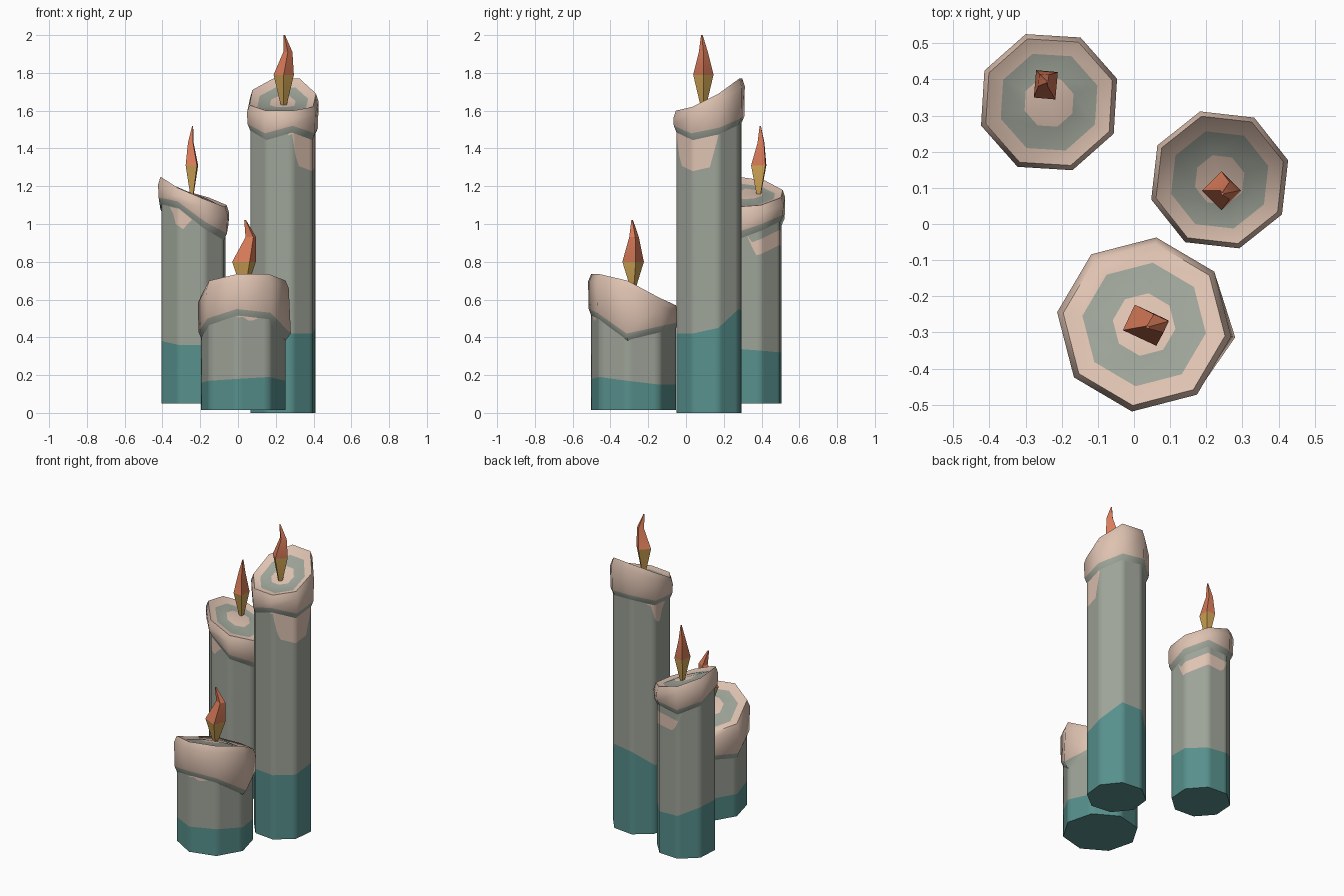
import bpy, bmesh, math
from mathutils import Vector

if "Cube" in bpy.data.objects:
    bpy.data.objects.remove(bpy.data.objects["Cube"])


def material(name, rgb):
    m = bpy.data.materials.new(name)
    m.diffuse_color = (*rgb, 1)
    m.use_nodes = True
    m.node_tree.nodes["Principled BSDF"].inputs["Base Color"].default_value = m.diffuse_color
    return m


GREY, CREAM, TEAL, ORANGE, YELLOW = range(5)
MATS = [material("grey wax", (0.34, 0.37, 0.315)),
        material("cream wax", (0.73, 0.54, 0.44)),
        material("teal wax", (0.095, 0.28, 0.265)),
        material("orange flame", (0.70, 0.20, 0.10)),
        material("yellow flame", (0.62, 0.37, 0.09))]


def make_object(name, rings, colour, close_start, close_end, angle):
    """Skin a list of equal closed rings; colour(row, column) gives the material."""
    bm = bmesh.new()
    rows = [[bm.verts.new(p) for p in r] for r in rings]
    n = len(rows[0])
    for r in range(len(rows) - 1):
        for c in range(n):
            d = (c + 1) % n
            f = bm.faces.new((rows[r][c], rows[r][d], rows[r + 1][d], rows[r + 1][c]))
            f.material_index = colour(r, c)
    if close_start is not None:
        bm.faces.new(rows[0][::-1]).material_index = close_start
    if close_end is not None:
        mid = sum((v.co for v in rows[-1]), Vector()) / n
        hub = bm.verts.new(mid)
        for c in range(n):
            bm.faces.new((rows[-1][c], rows[-1][(c + 1) % n], hub)).material_index = close_end
    bmesh.ops.recalc_face_normals(bm, faces=bm.faces)
    me = bpy.data.meshes.new(name)
    bm.to_mesh(me)
    bm.free()
    for m in MATS:
        me.materials.append(m)
    ob = bpy.data.objects.new(name, me)
    bpy.context.collection.objects.link(ob)
    bpy.ops.object.select_all(action='DESELECT')
    ob.select_set(True)
    bpy.context.view_layer.objects.active = ob
    bpy.ops.object.shade_smooth_by_angle(angle=math.radians(angle))
    return ob


def candle(name, centre, r_body, r_cap, phase, base, teal, tops, lips, middle, blots, drip=0):
    cx, cy = centre
    sub = 6

    def corner(i, r):
        a = math.radians(phase + 45 * (i % 8))
        return cx + r * math.cos(a), cy + r * math.sin(a)

    # wax column: eight flat sides in narrow strips, cut at the colour borders
    levels = [[] for _ in range(5)]
    painted = []
    for c in range(8 * sub):
        i, t = c // sub, (c % sub) / sub
        j = (i + 1) % 8
        p, q = corner(i, r_body), corner(j, r_body)
        x, y = p[0] + (q[0] - p[0]) * t, p[1] + (q[1] - p[1]) * t
        lip = lips[i] * (1 - t) + lips[j] * t
        low = teal[i] * (1 - t) + teal[j] * t
        gap, depth = 0.04, 0.005
        for ang, half, g, d in blots:
            off = abs((phase + 45 * c / sub - ang + 180) % 360 - 180)
            if off < half:
                gap, depth = g, max(0.005, d * min(1, (half - off) / 12))
        painted.append(depth > 0.006)
        top = lip - gap
        for lv, z in zip(levels, (base, low, top - depth, top, lip + 0.01)):
            lv.append((x, y, z))

    def body_colour(r, c):
        if r == 0:
            return TEAL
        return CREAM if r == 2 and (painted[c] or painted[(c + 1) % len(painted)]) else GREY

    make_object(name + "_body", levels, body_colour, TEAL, None, 50)

    # melted cap: undercut lip, outer wall, rim, sunken pool
    def ring(r, heights, dz, pull=0):
        out = []
        for i in range(8):
            rr = r + (drip if i == 0 and r > r_cap * 0.97 and heights is lips else 0)
            x, y = corner(i, rr)
            out.append((x, y, (heights[i] + dz) * (1 - pull) + middle * pull))
        return out

    rings = [ring(r_body * 0.99, lips, -0.04),
             ring(r_cap * 0.985, lips, 0),
             ring(r_cap, tops, -0.04),
             ring(r_cap * 0.93, tops, 0),
             ring(r_cap * 0.71, tops, -0.02, 0.25),
             ring(r_cap * 0.36, tops, -0.02, 0.65)]
    cols = [GREY, CREAM, CREAM, CREAM, GREY]
    make_object(name + "_melted_cap", rings, lambda r, c: cols[r], None, CREAM, 60)


def flame(name, centre, turn, wx, wy, z, lean):
    """Four-sided flame; z = foot, widest, bend and tip heights."""
    a = math.radians(turn)
    rings = []
    for k, zz, (ox, oy) in zip((0.3, 1, 0.45, 0.08), z, [(0, 0), (0, 0)] + lean):
        ring = []
        for sx, sy in ((1, 1), (-1, 1), (-1, -1), (1, -1)):
            u, v = sx * wx * k, sy * wy * k
            ring.append((centre[0] + ox + u * math.cos(a) - v * math.sin(a),
                         centre[1] + oy + u * math.sin(a) + v * math.cos(a), zz))
        rings.append(ring)
    make_object(name, rings, lambda r, c: YELLOW if r == 0 else ORANGE, YELLOW, ORANGE, 20)


# tall candle
candle("tall_candle", (0.237, 0.122), 0.179, 0.197, 16, 0.0,
       [0.45, 0.55, 0.54, 0.45, 0.42, 0.42, 0.42, 0.42],
       [1.69, 1.77, 1.77, 1.71, 1.63, 1.60, 1.60, 1.62],
       [1.51, 1.56, 1.57, 1.53, 1.53, 1.48, 1.52, 1.48],
       1.64, [(-30, 45, 0.03, 0.17), (160, 18, 0.03, 0.12)])
flame("tall_flame", (0.242, 0.092), 45, 0.038, 0.038, (1.63, 1.79, 1.91, 2.0),
      [(0.022, 0.0), (0.003, -0.008)])

# middle candle
candle("middle_candle", (-0.235, 0.337), 0.179, 0.199, 19, 0.05,
       [0.33, 0.32, 0.33, 0.38, 0.38, 0.36, 0.36, 0.34],
       [1.10, 1.14, 1.18, 1.23, 1.25, 1.19, 1.13, 1.09],
       [1.00, 1.05, 1.03, 1.08, 1.14, 1.12, 1.01, 0.95],
       1.165, [(55, 55, 0.08, 0.08), (-115, 20, 0.04, 0.09)])
flame("middle_flame", (-0.244, 0.385), -5, 0.030, 0.038, (1.16, 1.31, 1.43, 1.52),
      [(-0.006, 0.012), (0.004, 0.008)])

# short candle
candle("short_candle", (0.028, -0.278), 0.226, 0.243, -8, 0.015,
       [0.17, 0.15, 0.15, 0.16, 0.16, 0.17, 0.18, 0.19],
       [0.70, 0.61, 0.57, 0.59, 0.62, 0.70, 0.735, 0.735],
       [0.42, 0.46, 0.48, 0.45, 0.43, 0.50, 0.55, 0.53],
       0.675, [(-80, 14, 0.03, 0.025)], drip=0.015)
flame("short_flame", (0.032, -0.28), -25, 0.051, 0.039, (0.67, 0.80, 0.93, 1.02),
      [(0.036, 0.005), (0.006, -0.005)])
